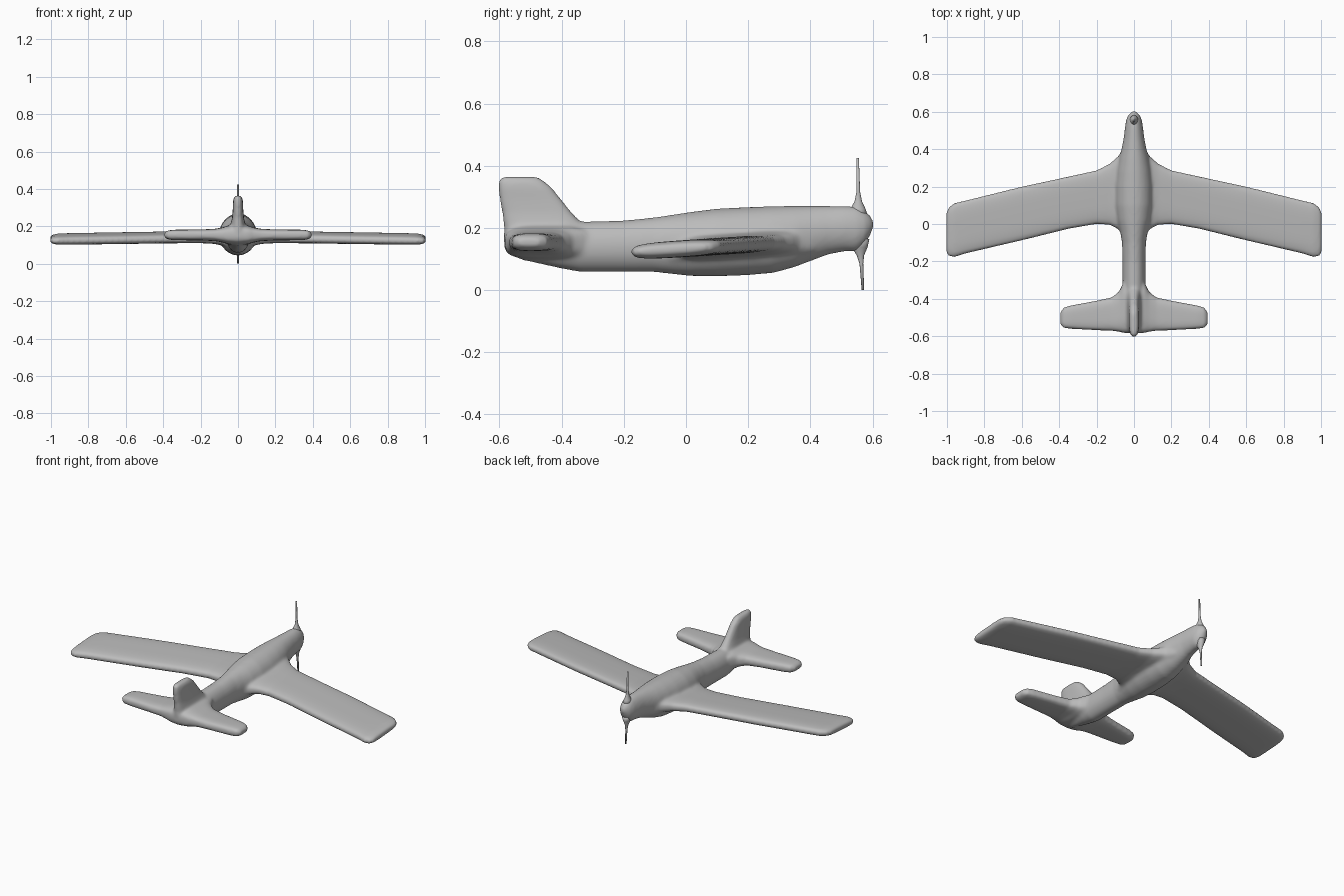
import bpy, bmesh, math
from mathutils import Vector

if "Cube" in bpy.data.objects:
    bpy.data.objects.remove(bpy.data.objects["Cube"])

grey = bpy.data.materials.new("plain grey")
grey.diffuse_color = (0.5, 0.5, 0.5, 1)
grey.use_nodes = True
grey.node_tree.nodes["Principled BSDF"].inputs["Base Color"].default_value = grey.diffuse_color


def outline(n, power):
    """Unit superellipse points; power 1 is a circle, smaller is boxier."""
    pts = []
    for i in range(n):
        a = 2 * math.pi * i / n
        c, s = math.cos(a), math.sin(a)
        pts.append((math.copysign(abs(c) ** power, c), math.copysign(abs(s) ** power, s)))
    return pts


def loft(bm, rings):
    """Closed skin through a list of point rings."""
    loops = [[bm.verts.new(p) for p in r] for r in rings]
    n = len(loops[0])
    for a, b in zip(loops, loops[1:]):
        for i in range(n):
            bm.faces.new((a[i], a[(i + 1) % n], b[(i + 1) % n], b[i]))
    bm.faces.new(loops[0][::-1])
    bm.faces.new(loops[-1])


def finish(name, bm):
    bmesh.ops.recalc_face_normals(bm, faces=bm.faces)
    for f in bm.faces:
        f.smooth = True
    mesh = bpy.data.meshes.new(name)
    bm.to_mesh(mesh)
    bm.free()
    mesh.materials.append(grey)
    ob = bpy.data.objects.new(name, mesh)
    bpy.context.collection.objects.link(ob)
    return ob


def flat_surface(bm, stations, mid_z):
    """Mirrored wing: stations are (x, leading y, trailing y, thickness)."""
    mirrored = [(-x, l, t, h) for x, l, t, h in reversed(stations) if x > 0]
    rings = []
    for x, lead, trail, h in mirrored + stations:
        cy, hy = (lead + trail) / 2, (lead - trail) / 2
        rings.append([Vector((x, cy + hy * c, mid_z(cy + hy * c) + h / 2 * s))
                      for c, s in outline(40, 0.6)])
    loft(bm, rings)


body = bmesh.new()

# Fuselage: (y, top z, bottom z, half width)
fuselage = [
    (-0.585, .20, .145, .012), (-0.57, .215, .12, .024), (-0.53, .22, .097, .036),
    (-0.45, .22, .08, .05), (-0.40, .22, .069, .058), (-0.34, .22, .058, .061),
    (-0.20, .224, .058, .061), (-0.10, .234, .058, .064), (-0.04, .243, .051, .074),
    (0.02, .252, .045, .09), (0.10, .262, .044, .10), (0.20, .267, .048, .10),
    (0.28, .27, .055, .093), (0.35, .271, .074, .08), (0.40, .271, .093, .067),
    (0.46, .271, .115, .055), (0.51, .271, .124, .049), (0.55, .268, .125, .043),
    (0.575, .255, .145, .035), (0.592, .24, .175, .022), (0.603, .222, .20, .008)]
loft(body, [[Vector((w * c, y, (t + b) / 2 + (t - b) / 2 * s)) for c, s in outline(32, 1)]
            for y, t, b, w in fuselage])

# Main wing, slightly pitched, with root fillets
flat_surface(body, [
    (0, .42, -.10, .12), (.055, .42, -.09, .11), (.08, .366, -.03, .085),
    (.13, .322, -.004, .066), (.20, .287, 0, .058), (.35, .254, -.026, .056),
    (.60, .20, -.088, .055), (.90, .126, -.158, .054), (.96, .112, -.177, .052),
    (.99, .09, -.172, .042), (1.004, .06, -.15, .024)],
    lambda y: 0.122 + 0.065 * (y + 0.18))

# Tailplane
flat_surface(body, [
    (0, -.31, -.585, .11), (.055, -.31, -.582, .10), (.08, -.362, -.576, .082),
    (.12, -.393, -.57, .066), (.20, -.41, -.568, .058), (.34, -.436, -.56, .056),
    (.375, -.446, -.556, .048), (.393, -.47, -.54, .025)],
    lambda y: 0.154)

# Fin: (z, front y, rear y, half thickness)
fin = [(.14, -.30, -.575, .045), (.20, -.31, -.585, .042), (.225, -.345, -.588, .036),
       (.25, -.368, -.591, .031), (.29, -.40, -.599, .028), (.33, -.432, -.603, .027),
       (.352, -.458, -.602, .023), (.365, -.48, -.59, .012)]
loft(body, [[Vector((w * s, (f + r) / 2 + (f - r) / 2 * c, z)) for c, s in outline(32, 0.7)]
            for z, f, r, w in fin])

# Fuse everything into one softly blended skin
airframe = finish("airframe", body)
skin = airframe.modifiers.new("fuse", 'REMESH')
skin.mode = 'VOXEL'
skin.voxel_size = 0.008
skin.use_smooth_shade = True
soften = airframe.modifiers.new("soften", 'SMOOTH')
soften.factor = 0.5
soften.iterations = 8

# Propeller blades: (z, centre y, half x, half y)
blades = {
    "upper_propeller_blade": [(.235, .552, .028, .034), (.262, .553, .018, .024),
                              (.285, .554, .009, .012), (.315, .554, .006, .006),
                              (.425, .552, .004, .004)],
    "lower_propeller_blade": [(.165, .556, .028, .034), (.138, .558, .018, .026),
                              (.112, .561, .009, .012), (.085, .564, .006, .006),
                              (.0, .569, .004, .004)]}
for name, stations in blades.items():
    bm = bmesh.new()
    loft(bm, [[Vector((hx * c, y + hy * s, z)) for c, s in outline(16, 1)]
              for z, y, hx, hy in stations])
    finish(name, bm)
